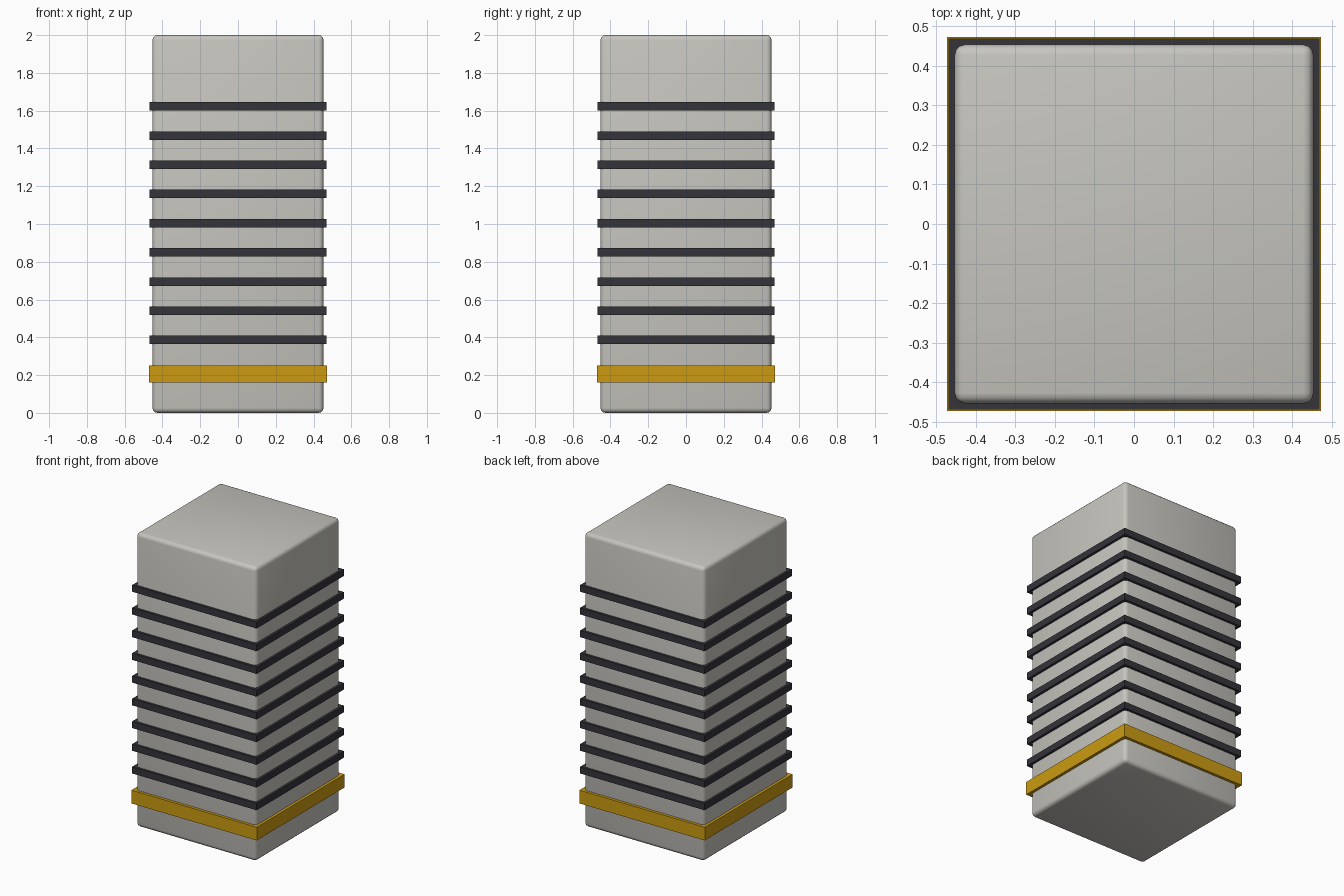
import bpy

default = bpy.data.objects.get("Cube")
if default:
    bpy.data.objects.remove(default, do_unlink=True)


def material(name, colour):
    mat = bpy.data.materials.new(name)
    mat.use_nodes = True
    mat.diffuse_color = (*colour, 1)
    mat.node_tree.nodes["Principled BSDF"].inputs["Base Color"].default_value = (*colour, 1)
    return mat


def block(name, half_width, bottom, top, mat):
    """Square block spanning the given heights."""
    bpy.ops.mesh.primitive_cube_add(size=1, location=(0, 0, (bottom + top) / 2))
    obj = bpy.context.object
    obj.name = name
    obj.scale = (2 * half_width, 2 * half_width, top - bottom)
    bpy.ops.object.transform_apply(location=False, rotation=False, scale=True)
    obj.data.materials.append(mat)
    return obj


grey = material("warm grey", (0.57, 0.56, 0.52))
charcoal = material("charcoal", (0.035, 0.033, 0.042))
gold = material("gold", (0.60, 0.33, 0.006))

# Tall body with softly rounded edges
body = block("body", 0.453, 0.0, 2.0, grey)
bevel = body.modifiers.new("rounded edges", "BEVEL")
bevel.width = 0.026
bevel.segments = 3
bpy.ops.object.shade_smooth()

# Evenly spaced dark bands
for i in range(9):
    z = 0.386 + i * 0.1546
    block(f"band_{i + 1}", 0.469, z - 0.0225, z + 0.0225, charcoal)

# Wider gold stripe near the base
block("base_stripe", 0.472, 0.16, 0.25, gold)
